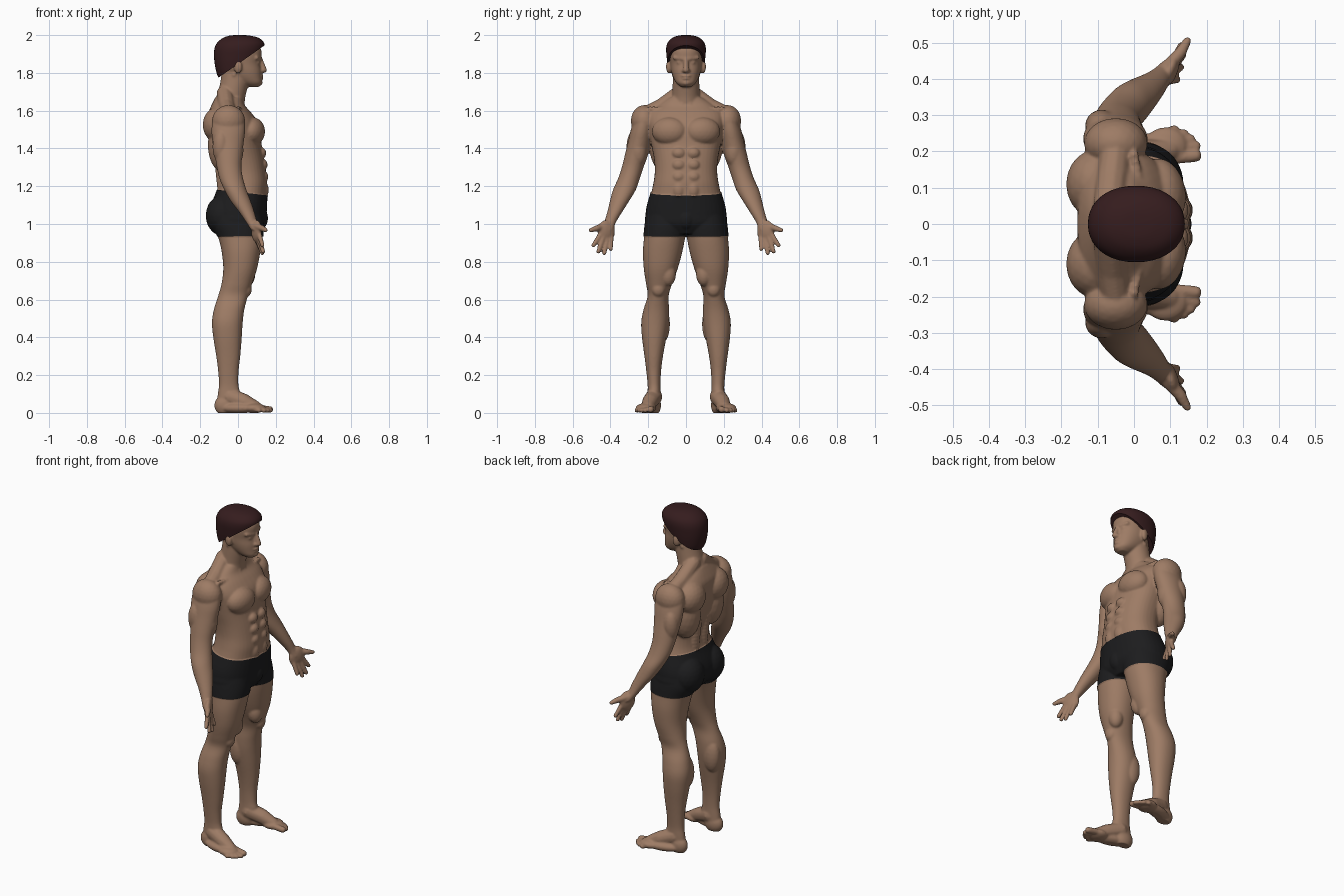
import bpy, bmesh, math
from mathutils import Vector, Matrix


def material(name, rgb):
    m = bpy.data.materials.new(name)
    m.diffuse_color = (*rgb, 1)
    return m


skin = material("skin", (0.34, 0.20, 0.13))
black = material("black cloth", (0.012, 0.012, 0.013))
brown = material("dark brown hair", (0.036, 0.012, 0.013))


def spline(rows, steps=4):
    """Catmull-Rom through a list of equal-length rows."""
    rows = [Vector(r) for r in rows]
    out = []
    for i in range(len(rows) - 1):
        p0, p1, p2, p3 = rows[max(i - 1, 0)], rows[i], rows[i + 1], rows[min(i + 2, len(rows) - 1)]
        for k in range(steps):
            t = k / steps
            out.append(0.5 * (2 * p1 + (p2 - p0) * t + (2 * p0 - 5 * p1 + 4 * p2 - p3) * t * t
                              + (3 * p1 - p0 - 3 * p2 + p3) * t ** 3))
    return out + [rows[-1]]


def loft(bm, rows, s=1, e=2.0, n=40):
    """Rows are (z, back x, front x, inner y, outer y) of level cross-sections."""
    loops = []
    for z, xb, xf, yi, yo in spline(rows):
        loop = []
        for k in range(n):
            a = 2 * math.pi * k / n
            c, d = math.cos(a), math.sin(a)
            x = (xb + xf) / 2 + (xf - xb) / 2 * math.copysign(abs(c) ** (2 / e), c)
            y = s * (yi + yo) / 2 + (yo - yi) / 2 * math.copysign(abs(d) ** (2 / e), d)
            loop.append(bm.verts.new((x, y, z)))
        loops.append(loop)
    for a, b in zip(loops, loops[1:]):
        for k in range(n):
            bm.faces.new((a[k], a[(k + 1) % n], b[(k + 1) % n], b[k]))
    bm.faces.new(loops[0][::-1])
    bm.faces.new(loops[-1])


def central(rows):
    return [(z, xb, xf, -w, w) for z, xb, xf, w in rows]


def ball(bm, c, r, s=1, turn=0.0, sub=3):
    m = (Matrix.Translation((c[0], s * c[1], c[2])) @ Matrix.Rotation(s * turn, 4, 'Z')
         @ Matrix.Diagonal((*r, 1)))
    bmesh.ops.create_icosphere(bm, subdivisions=sub, radius=1, matrix=m)


def chain(bm, pts, s=1, count=9):
    """Tapered rounded rod through (x, y, z, radius) points."""
    for a, b in zip(pts, pts[1:]):
        for k in range(count + 1):
            x, y, z, r = Vector(a).lerp(Vector(b), k / count)
            ball(bm, (x, y, z), (r, r, r), s, sub=2)


def add_object(name, bm, mats):
    me = bpy.data.meshes.new(name)
    bmesh.ops.recalc_face_normals(bm, faces=bm.faces)
    bm.to_mesh(me)
    bm.free()
    ob = bpy.data.objects.new(name, me)
    bpy.context.collection.objects.link(ob)
    for m in mats:
        me.materials.append(m)
    me.shade_smooth()
    return ob


bm = bmesh.new()

# Torso, neck and head
loft(bm, central([
    (0.95, -0.10, 0.11, 0.10), (1.00, -0.14, 0.140, 0.205), (1.05, -0.15, 0.147, 0.210),
    (1.10, -0.14, 0.150, 0.203), (1.17, -0.112, 0.153, 0.183), (1.22, -0.10, 0.155, 0.172),
    (1.28, -0.10, 0.148, 0.165), (1.35, -0.118, 0.138, 0.170), (1.42, -0.138, 0.125, 0.184),
    (1.48, -0.150, 0.120, 0.195), (1.54, -0.155, 0.105, 0.205), (1.59, -0.155, 0.070, 0.200),
    (1.63, -0.140, 0.035, 0.150), (1.67, -0.12, 0.025, 0.090)]), e=2.3)
loft(bm, central([
    (1.58, -0.13, 0.03, 0.085), (1.66, -0.12, 0.037, 0.076), (1.70, -0.105, 0.045, 0.072),
    (1.76, -0.092, 0.06, 0.070), (1.82, -0.085, 0.07, 0.068)]))
loft(bm, central([
    (1.725, 0.05, 0.108, 0.025), (1.745, 0.01, 0.126, 0.050), (1.775, -0.04, 0.125, 0.067),
    (1.81, -0.08, 0.124, 0.078), (1.85, -0.105, 0.118, 0.084), (1.89, -0.11, 0.125, 0.088),
    (1.93, -0.11, 0.120, 0.088), (1.965, -0.09, 0.085, 0.070), (1.98, -0.05, 0.04, 0.04)]), e=2.25)

# Nose, lips, chin and crotch on the centre line
chain(bm, [(0.118, 0, 1.875, 0.012), (0.138, 0, 1.815, 0.016)])
ball(bm, (0.122, 0, 1.784), (0.014, 0.027, 0.007))
ball(bm, (0.121, 0, 1.770), (0.014, 0.023, 0.007))
ball(bm, (0.113, 0, 1.748), (0.018, 0.024, 0.016))
ball(bm, (0.11, 0, 1.03), (0.045, 0.05, 0.06))

for s in (1, -1):
    # Face: ear, brow, eye, nostril wing
    ball(bm, (0.0, 0.090, 1.832), (0.023, 0.015, 0.036), s, turn=0.3)
    chain(bm, [(0.116, 0.018, 1.876, 0.011), (0.098, 0.06, 1.880, 0.011)], s)
    ball(bm, (0.102, 0.034, 1.855), (0.014, 0.016, 0.010), s)
    ball(bm, (0.128, 0.013, 1.811), (0.012, 0.010, 0.009), s)
    # Trapezius, collar bone, neck cord
    chain(bm, [(-0.07, 0.035, 1.69, 0.045), (-0.06, 0.13, 1.62, 0.045), (-0.05, 0.21, 1.585, 0.04)], s)
    chain(bm, [(0.03, 0.02, 1.605, 0.014), (0.0, 0.19, 1.61, 0.014)], s)
    chain(bm, [(-0.02, 0.062, 1.79, 0.014), (0.028, 0.016, 1.615, 0.014)], s)
    # Chest, stomach, back and seat muscles
    ball(bm, (0.078, 0.088, 1.490), (0.064, 0.094, 0.075), s, turn=0.2)
    for z, x in ((1.375, 0.120), (1.313, 0.127), (1.250, 0.131)):
        ball(bm, (x, 0.038, z), (0.030, 0.037, 0.032), s)
    ball(bm, (0.115, 0.038, 1.18), (0.048, 0.042, 0.06), s)
    ball(bm, (-0.105, 0.110, 1.525), (0.082, 0.095, 0.095), s)
    ball(bm, (-0.075, 0.110, 1.42), (0.085, 0.085, 0.15), s)
    chain(bm, [(-0.075, 0.04, 1.16, 0.033), (-0.09, 0.04, 1.36, 0.04)], s)
    ball(bm, (-0.08, 0.095, 1.045), (0.087, 0.095, 0.105), s)
    # Arm with shoulder, biceps and triceps
    loft(bm, [
        (1.61, -0.09, -0.01, 0.17, 0.235), (1.57, -0.13, 0.03, 0.17, 0.268),
        (1.50, -0.14, 0.038, 0.175, 0.292), (1.43, -0.135, 0.03, 0.187, 0.308),
        (1.36, -0.122, 0.022, 0.203, 0.325), (1.30, -0.112, 0.018, 0.225, 0.340),
        (1.24, -0.098, 0.027, 0.245, 0.360), (1.18, -0.072, 0.045, 0.266, 0.387),
        (1.12, -0.038, 0.068, 0.302, 0.403), (1.06, 0.008, 0.088, 0.340, 0.418),
        (1.01, 0.042, 0.102, 0.370, 0.434), (0.97, 0.068, 0.118, 0.385, 0.455)], s)
    ball(bm, (-0.05, 0.222, 1.545), (0.088, 0.070, 0.085), s)
    ball(bm, (-0.015, 0.252, 1.39), (0.044, 0.045, 0.085), s)
    ball(bm, (-0.09, 0.27, 1.41), (0.045, 0.045, 0.09), s)
    # Hand, palm forward
    ball(bm, (0.098, 0.422, 0.962), (0.022, 0.050, 0.060), s, turn=-0.4)
    for base, tip in (((0.112, 0.452, 0.945), (0.130, 0.490, 0.887)),
                      ((0.110, 0.438, 0.930), (0.133, 0.464, 0.854)),
                      ((0.101, 0.417, 0.925), (0.128, 0.432, 0.846)),
                      ((0.092, 0.397, 0.935), (0.118, 0.398, 0.868))):
        chain(bm, [(*base, 0.0145), (*tip, 0.012)], s)
    chain(bm, [(0.090, 0.430, 0.990, 0.020), (0.128, 0.472, 0.977, 0.017),
               (0.147, 0.505, 0.967, 0.012)], s)
    # Leg with knee and thigh muscle
    loft(bm, [
        (0.04, -0.115, -0.01, 0.135, 0.200), (0.10, -0.107, 0.01, 0.134, 0.203),
        (0.15, -0.101, 0.002, 0.135, 0.203), (0.22, -0.105, 0.003, 0.132, 0.210),
        (0.30, -0.115, 0.012, 0.122, 0.220), (0.40, -0.131, 0.020, 0.104, 0.233),
        (0.48, -0.138, 0.025, 0.092, 0.237), (0.55, -0.127, 0.034, 0.090, 0.224),
        (0.62, -0.105, 0.053, 0.092, 0.203), (0.68, -0.088, 0.073, 0.075, 0.211),
        (0.76, -0.078, 0.100, 0.045, 0.223), (0.85, -0.086, 0.118, 0.020, 0.228),
        (0.93, -0.105, 0.130, 0.004, 0.222), (1.00, -0.135, 0.132, -0.01, 0.215),
        (1.08, -0.13, 0.12, -0.01, 0.20)], s, e=2.15)
    ball(bm, (0.043, 0.146, 0.655), (0.030, 0.036, 0.042), s)
    ball(bm, (0.050, 0.095, 0.735), (0.042, 0.042, 0.065), s)
    ball(bm, (-0.085, 0.125, 0.47), (0.052, 0.040, 0.10), s)
    # Foot turned outward, with five toes
    ball(bm, (-0.068, 0.170, 0.040), (0.058, 0.038, 0.055), s)
    chain(bm, [(-0.04, 0.170, 0.085, 0.046), (0.03, 0.190, 0.060, 0.043),
               (0.095, 0.203, 0.030, 0.033)], s)
    ball(bm, (0.00, 0.200, 0.025), (0.105, 0.042, 0.028), s, turn=0.3)
    ball(bm, (0.085, 0.212, 0.025), (0.062, 0.055, 0.027), s, turn=0.2)
    for x0, y0, x1, y1, r in ((0.11, 0.182, 0.170, 0.188, 0.018), (0.12, 0.208, 0.172, 0.216, 0.0135),
                              (0.11, 0.224, 0.157, 0.235, 0.013), (0.10, 0.238, 0.138, 0.250, 0.013),
                              (0.08, 0.248, 0.112, 0.261, 0.013)):
        chain(bm, [(x0, y0, r + 0.008, r), (x1, y1, r, r)], s)

# Fuse all flesh into one smooth skin
body = add_object("body_and_shorts", bm, [skin, black])
rm = body.modifiers.new("fuse", 'REMESH')
rm.mode = 'VOXEL'
rm.voxel_size = 0.0055
sm = body.modifiers.new("soften", 'SMOOTH')
sm.factor = 0.5
sm.iterations = 6
fused = bpy.data.meshes.new_from_object(body.evaluated_get(bpy.context.evaluated_depsgraph_get()))
body.modifiers.clear()
bm = bmesh.new()
bm.from_mesh(fused)

# Shorts: cut the hem and the tilted waistband, then colour between them
hem, waist, tilt = 0.935, 1.168, Vector((0.11, 0, 1)).normalized()
for co, no in (((0, 0, hem), Vector((0, 0, 1))), ((0, 0, waist), tilt)):
    bmesh.ops.bisect_plane(bm, geom=bm.verts[:] + bm.edges[:] + bm.faces[:], dist=1e-5,
                           plane_co=co, plane_no=no)
bm.normal_update()
cloth = set()
for f in bm.faces:
    c = f.calc_center_median()
    inside = c.z > hem and (c - Vector((0, 0, waist))).dot(tilt) < 0 and abs(c.y) < 0.26
    f.material_index = 1 if inside else 0
    if inside:
        cloth.update(f.verts)
for v in cloth:
    v.co += v.normal * 0.004
for v in bm.verts:
    v.co.z = max(v.co.z, 0.0)
bm.to_mesh(body.data)
bm.free()
body.data.shade_smooth()

# Hair: cap trimmed along a slope from nape to forehead
bm = bmesh.new()
loft(bm, central([
    (1.74, -0.085, 0.05, 0.06), (1.79, -0.110, 0.07, 0.086), (1.84, -0.122, 0.10, 0.097),
    (1.89, -0.127, 0.125, 0.103), (1.93, -0.124, 0.138, 0.105), (1.96, -0.110, 0.137, 0.097),
    (1.985, -0.080, 0.110, 0.073), (1.997, -0.045, 0.065, 0.042), (2.0, -0.015, 0.03, 0.015)]), e=2.15)
cut = bmesh.ops.bisect_plane(bm, geom=bm.verts[:] + bm.edges[:] + bm.faces[:], dist=1e-5,
                             plane_co=(0, 0, 1.847), plane_no=(-0.70, 0, 1), clear_inner=True)
bmesh.ops.holes_fill(bm, edges=[e for e in bm.edges if e.is_boundary], sides=0)
hair = add_object("hair", bm, [brown])
bpy.context.view_layer.objects.active = hair
hair.select_set(True)
bpy.ops.object.shade_smooth_by_angle(angle=math.radians(40))
